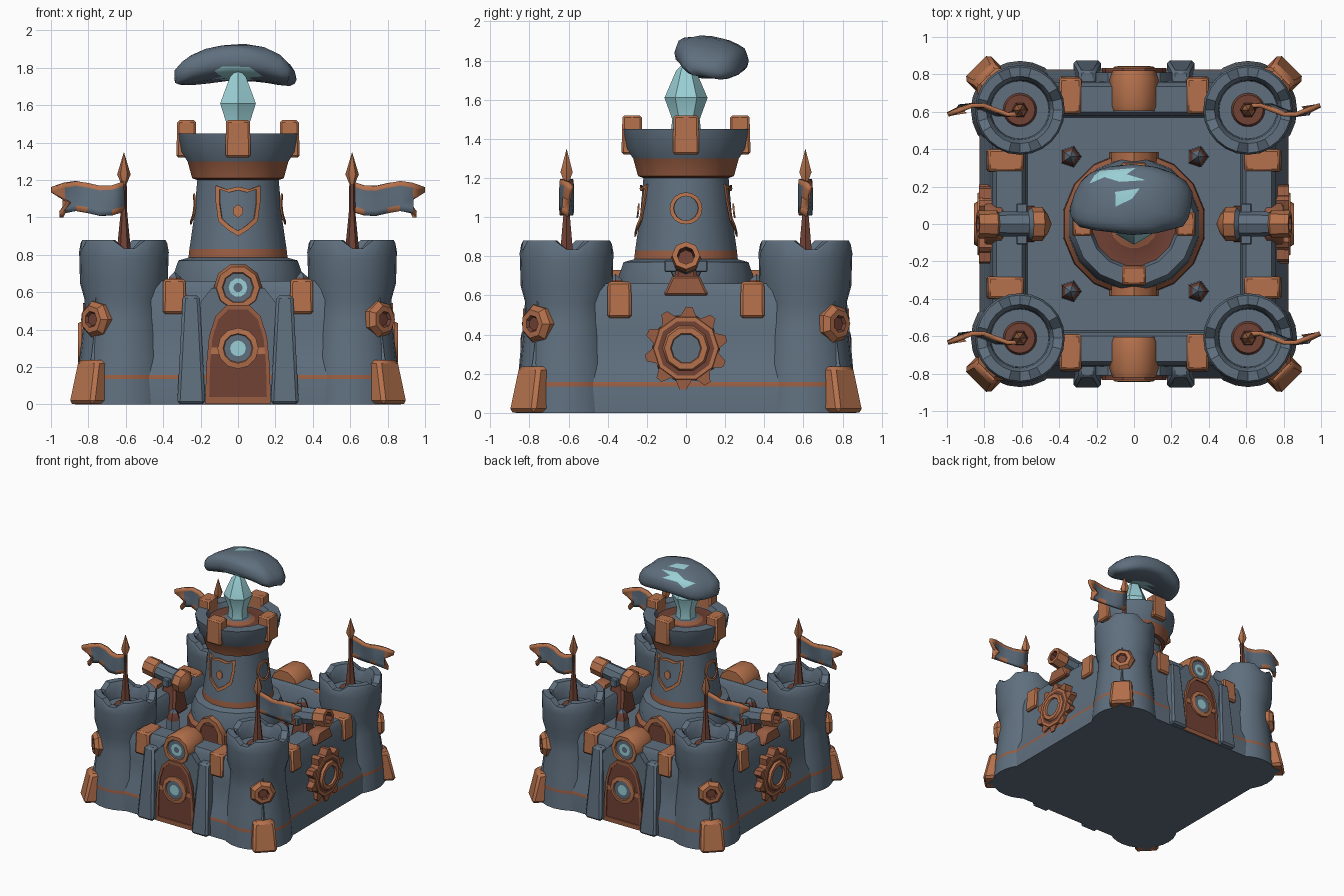
import bpy, bmesh, random
from math import sin, cos, pi, radians
from mathutils import Matrix, Vector

if "Cube" in bpy.data.objects:
    bpy.data.objects.remove(bpy.data.objects["Cube"])

random.seed(4)
T = lambda x, y, z: Matrix.Translation((x, y, z))
R = lambda deg, ax: Matrix.Rotation(radians(deg), 4, ax)
COLS = {"slate": (.115, .16, .21), "copper": (.46, .165, .072), "dark_copper": (.17, .055, .036),
        "pale_cyan": (.32, .62, .66), "mid_copper": (.32, .11, .055)}
MATS = []
for nm, c in COLS.items():
    m = bpy.data.materials.new(nm)
    m.diffuse_color = (*c, 1)
    m.use_nodes = True
    m.node_tree.nodes["Principled BSDF"].inputs["Base Color"].default_value = m.diffuse_color
    MATS.append(m)
S, C, D, Y, K = range(5)


def make(name, bm, M=Matrix()):
    bmesh.ops.transform(bm, matrix=M, verts=bm.verts)
    bmesh.ops.recalc_face_normals(bm, faces=bm.faces)
    me = bpy.data.meshes.new(name)
    bm.to_mesh(me)
    bm.free()
    for m in MATS:
        me.materials.append(m)
    ob = bpy.data.objects.new(name, me)
    bpy.context.collection.objects.link(ob)
    return ob


def lathe(name, prof, n, M=Matrix(), phase=0.0, notch=None):
    """prof: (radius, z, material of the segment that starts here)"""
    bm = bmesh.new()
    rings = []
    for j, (r, z, _) in enumerate(prof):
        ring = []
        for i in range(1 if r == 0 else n):
            a = phase + 2 * pi * i / n
            dz = notch[1] if notch and j in notch[0] and i % 6 in (0, 1) else 0
            ring.append(bm.verts.new((r * cos(a), r * sin(a), z - dz)))
        rings.append(ring)
    for (a, b, p) in zip(rings, rings[1:], prof):
        for i in range(n):
            vs = []
            for v in (a[i % len(a)], a[(i + 1) % len(a)], b[(i + 1) % len(b)], b[i % len(b)]):
                if v not in vs:
                    vs.append(v)
            if len(vs) > 2:
                bm.faces.new(vs).material_index = p[2]
    return make(name, bm, M)


def plate(name, pts, depth, mat, M, inner=None, wrap=None):
    """Extruded outline (a frame when inner scale is given), optionally wrapped on the keep"""
    bm = bmesh.new()
    n = len(pts)
    loops = [[bm.verts.new((x, y, z)) for x, y in pts] for z in (0, depth)]
    if inner:
        cy = sum(p[1] for p in pts) / n
        loops += [[bm.verts.new((x * inner, cy + (y - cy) * inner, z)) for x, y in pts] for z in (depth, 0)]
    else:
        bm.faces.new(loops[0])
        bm.faces.new(loops[1])
    pairs = list(zip(loops, loops[1:])) + ([(loops[3], loops[0])] if inner else [])
    for a, b in pairs:
        for i in range(n):
            bm.faces.new((a[i], a[(i + 1) % n], b[(i + 1) % n], b[i]))
    for f in bm.faces:
        f.material_index = mat
    if wrap:
        for v in bm.verts:
            r = wrap(v.co.y)
            a = v.co.x / r
            v.co = ((r + v.co.z) * sin(a), v.co.y, (r + v.co.z) * cos(a))
    return make(name, bm, M)


def box(name, sx, sy, sz, mat, M, tx=1.0, ty=1.0, shift=0.0):
    """Tapered box standing on its origin; shift moves the top along y"""
    bm = bmesh.new()
    bmesh.ops.create_cube(bm, size=1)
    for v in bm.verts:
        up = v.co.z > 0
        v.co = (v.co.x * sx * (tx if up else 1), v.co.y * sy * (ty if up else 1) + (shift if up else 0), sz if up else 0)
    bmesh.ops.bevel(bm, geom=bm.edges[:], offset=min(sx, sy, sz) * .1, segments=1, affect='EDGES')
    for f in bm.faces:
        f.material_index = mat
    return make(name, bm, M)


def circle(r, n, cy=0.0, teeth=1.0):
    rad = lambda i: r * (teeth if i % 4 in (1, 2) else 1)
    return [(rad(i) * cos(2 * pi * i / n), cy + rad(i) * sin(2 * pi * i / n)) for i in range(n)]


def face(k, dist, z=0.0):
    """Frame on wall k (0 front, 1 right, 2 back, 3 left): local x along, y up, z out"""
    return R(90 * k, 'Z') @ T(0, -dist, z) @ R(90, 'X')


# curtain walls with courtyard floor
q = 2 ** .5
walls = [(0, 0, S), (.825, 0, S), (.822, .135, K), (.818, .158, S), (.785, .25, S), (.765, .42, S), (.76, .62, S),
         (.735, .66, S), (.60, .66, S), (.58, .63, S), (.57, .48, S), (0, .48, S)]
lathe("curtain_walls", [(r * q, z, m) for r, z, m in walls], 4, phase=pi / 4)

# corner towers, flags, buttresses and studs
for sx in (-1, 1):
    for sy in (-1, 1):
        P = T(.61 * sx, .61 * sy, 0)
        lathe("corner_tower", [(0, 0, S), (.262, 0, S), (.252, .135, K), (.25, .158, S), (.237, .25, S), (.215, .45, S),
                               (.21, .56, S), (.235, .65, S), (.238, .78, S), (.24, .86, S), (.23, .88, S), (.18, .88, S),
                               (.16, .84, S), (.155, .75, S), (.09, .75, D), (.08, .77, D), (0, .77, D)],
              24, P, notch=((9, 10, 11, 12), .045))
        lathe("flag_pole", [(.045, .75, D), (.032, .88, D), (.018, 1.02, D), (.015, 1.18, C), (.036, 1.23, C), (0, 1.35, C)], 6, P)
        # banner with copper hem and swallowtail end
        bm = bmesh.new()
        cols = 7
        g = []
        for i in range(cols):
            t = i / (cols - 1)
            row = []
            for j, z in enumerate((1.03, 1.06, 1.11, 1.165, 1.19)):
                x = .385 * t - (.09 if i == cols - 1 and j == 2 else .05 if i == cols - 1 and j < 2 else 0)
                row.append(bm.verts.new((x, .028 * sin(t * 6.5 + j * .25), z + .018 * sin(t * 7 + 3) - .02 * t)))
            g.append(row)
        for i in range(cols - 1):
            for j in range(4):
                f = bm.faces.new((g[i][j], g[i + 1][j], g[i + 1][j + 1], g[i][j + 1]))
                f.material_index = C if j == 3 or i == cols - 2 or (j == 0 and i % 3 == 0) else S
        ob = make("banner", bm, P @ R(0 if sx > 0 else 180, 'Z'))
        mod = ob.modifiers.new("thickness", 'SOLIDIFY')
        mod.thickness, mod.offset = .022, 0
        # diagonal parts: local -y points out of the corner
        dg = {(1, -1): 45, (1, 1): 135, (-1, 1): 225, (-1, -1): 315}[sx, sy]
        box("corner_buttress", .19, .26, .235, C, R(dg, 'Z') @ T(0, -1.068, .003), .84, .85, .035)
        lathe("corner_boss", [(.10, -.06, C), (.10, .015, C), (.075, .045, C), (.045, .045, D), (.035, .03, D), (0, .03, D)],
              7, R(dg, 'Z') @ T(0, -.61 * q - .205, .455) @ R(90, 'X'))
        lathe("courtyard_stud", [(.06, .48, S), (.055, .62, D), (.035, .68, S), (0, .71, S)], 5, T(.34 * sx, .36 * sy, 0))

# clamps over the wall tops
for k in range(4):
    for s in (-1, 1):
        box("wall_clamp", .125, .21, .185, C, R(90 * k, 'Z') @ T(s * .34, -.685, .485), .95, .9)

# gates at front and back
for k in (0, 2):
    arch = [(-.29, 0), (.29, 0), (.26, .3), (.22, .52), (.14, .62), (-.14, .62), (-.22, .52), (-.26, .3)]
    plate("gate_surround", arch, .11, S, face(k, .70, .003))
    for s in (-1, 1):
        box("gate_pier", .15, .16, .58, S, R(90 * k, 'Z') @ T(s * .25, -.795, .002), .6, .7, .03)
    door = [(-.175, .0), (.175, .0), (.17, .2), (.155, .36), (.12, .47), (.06, .53), (-.06, .53), (-.12, .47), (-.155, .36), (-.17, .2)]
    plate("gate_door", door, .125, D, face(k, .70, .003))
    plate("gate_frame", door, .133, K, face(k, .70, .003), .88)
    plate("door_crossbar", [(-.16, .27), (.16, .27), (.16, .305), (-.16, .305)], .131, C, face(k, .70))
    lathe("door_medallion", [(.11, 0, C), (.11, .14, C), (.08, .145, C), (.075, .138, S), (.042, .138, Y), (0, .138, Y)],
          12, face(k, .70, .30))
    lathe("gate_roundel", [(0, 0, C), (.12, 0, C), (.13, .03, C), (.13, .17, C), (.115, .215, C), (.085, .215, C), (.08, .205, S),
                           (.05, .205, Y), (.025, .205, S), (0, .205, S)], 10, face(k, .605, .625))

# gears and cannons on the sides
for k in (1, 3):
    plate("side_gear", circle(.17, 40, 0, 1.25), .08, K, face(k, .75, .33))
    lathe("gear_rim", [(.175, .06, C), (.165, .087, C), (.145, .087, D), (.12, .087, C), (.11, .105, C), (.08, .105, C), (.075, .09, S),
                       (0, .09, S)], 10, face(k, .75, .33))
    lathe("cannon_barrel", [(0, -.02, C), (.05, 0, C), (.09, .03, C), (.09, .09, S), (.07, .11, S), (.065, .27, C), (.075, .28, C),
                            (.072, .38, C), (.045, .38, D), (.04, .30, D), (0, .30, D)], 8, R(90 * k, 'Z') @ T(0, -.46, .745) @ R(81, 'X'))
    box("cannon_mount", .20, .16, .26, D, R(90 * k, 'Z') @ T(0, -.60, .48), .5, .7)
    box("cannon_axle", .22, .06, .06, S, R(90 * k, 'Z') @ T(0, -.60, .72))
    box("wall_saddle", .23, .10, .10, K, R(90 * k, 'Z') @ T(0, -.75, .60), .6)

# central keep
lathe("keep", [(.385, .47, D), (.38, .60, K), (.355, .63, S), (.35, .70, S), (.325, .77, S), (.27, .785, K), (.265, .83, S),
               (.24, 1.0, S), (.222, 1.2, D), (.25, 1.21, K), (.275, 1.30, S), (.31, 1.35, S), (.325, 1.45, S), (.24, 1.45, S),
               (.225, 1.41, D), (.13, 1.41, K), (.10, 1.43, S), (0, 1.43, S)], 16, phase=pi / 16)
for k in range(4):
    box("keep_merlon", .135, .11, .20, C, R(90 * k, 'Z') @ T(0, -.275, 1.32), .95, .9)
keep_r = lambda z: .264 - .115 * (z - .83)
for k in (0, 2):
    shield = [(-.12, 1.17), (-.06, 1.15), (0, 1.165), (.06, 1.15), (.12, 1.17), (.12, 1.08), (.105, .98), (.055, .935),
              (0, .90), (-.055, .935), (-.105, .98), (-.12, 1.08)]
    plate("keep_shield", shield, .009, C, face(k, 0), .82, keep_r)
    plate("shield_gem", [(-.025, 1.05), (0, 1.07), (.025, 1.05), (.025, 1.02), (0, .995), (-.025, 1.02)], .009, C, face(k, 0), None, keep_r)
    plate("keep_doorway", [(-.13, .48), (.13, .48), (.12, .62), (.07, .70), (0, .73), (-.07, .70), (-.12, .62)], .085, C, face(k, .30), .65)
    plate("keep_door", [(-.09, .48), (.09, .48), (.085, .62), (.05, .66), (-.05, .66), (-.085, .62)], .075, D, face(k, .30))
for k in (1, 3):
    plate("keep_ring", circle(.082, 16, 1.045), .009, C, face(k, 0), .76, keep_r)

# beacon crystal
lathe("beacon_crystal", [(.08, 1.41, Y), (.07, 1.50, Y), (.11, 1.61, Y), (.05, 1.75, Y), (0, 1.80, Y)], 6, phase=pi / 6)

# drooping cloud cap: squared-off sphere, bent down at both ends
bm = bmesh.new()
bmesh.ops.create_icosphere(bm, subdivisions=3, radius=1)
soft = lambda a: (1 if a > 0 else -1) * abs(a) ** .8
for v in bm.verts:
    u, w, h = [soft(a) for a in v.co]
    lump = 1 + .05 * sin(5 * u + 2 * w) * cos(4 * w + 1) + random.uniform(-.015, .015)
    u, w, h = u * lump, w * lump, h * lump
    v.co = (.325 * u - .01, .135 + .185 * w - .04 * u * u,
            1.82 + (.105 if h > 0 else .085) * h - .075 * u * u - .02 * w)
bm.normal_update()
for f in bm.faces:
    c = f.calc_center_median()
    top = c.z > 1.82 and (abs(c.x + .1) < .11 and abs(c.y - .26) < .03 or Vector((c.x + .04, c.y - .15)).length < .035)
    under = f.normal.z < -.3 and abs(c.x) < .1 and c.y < .12
    f.material_index = Y if top or under else S
make("cloud_cap", bm)

bpy.ops.object.select_all(action='SELECT')
bpy.context.view_layer.objects.active = bpy.context.selected_objects[0]
bpy.ops.object.shade_smooth_by_angle(angle=radians(35))
